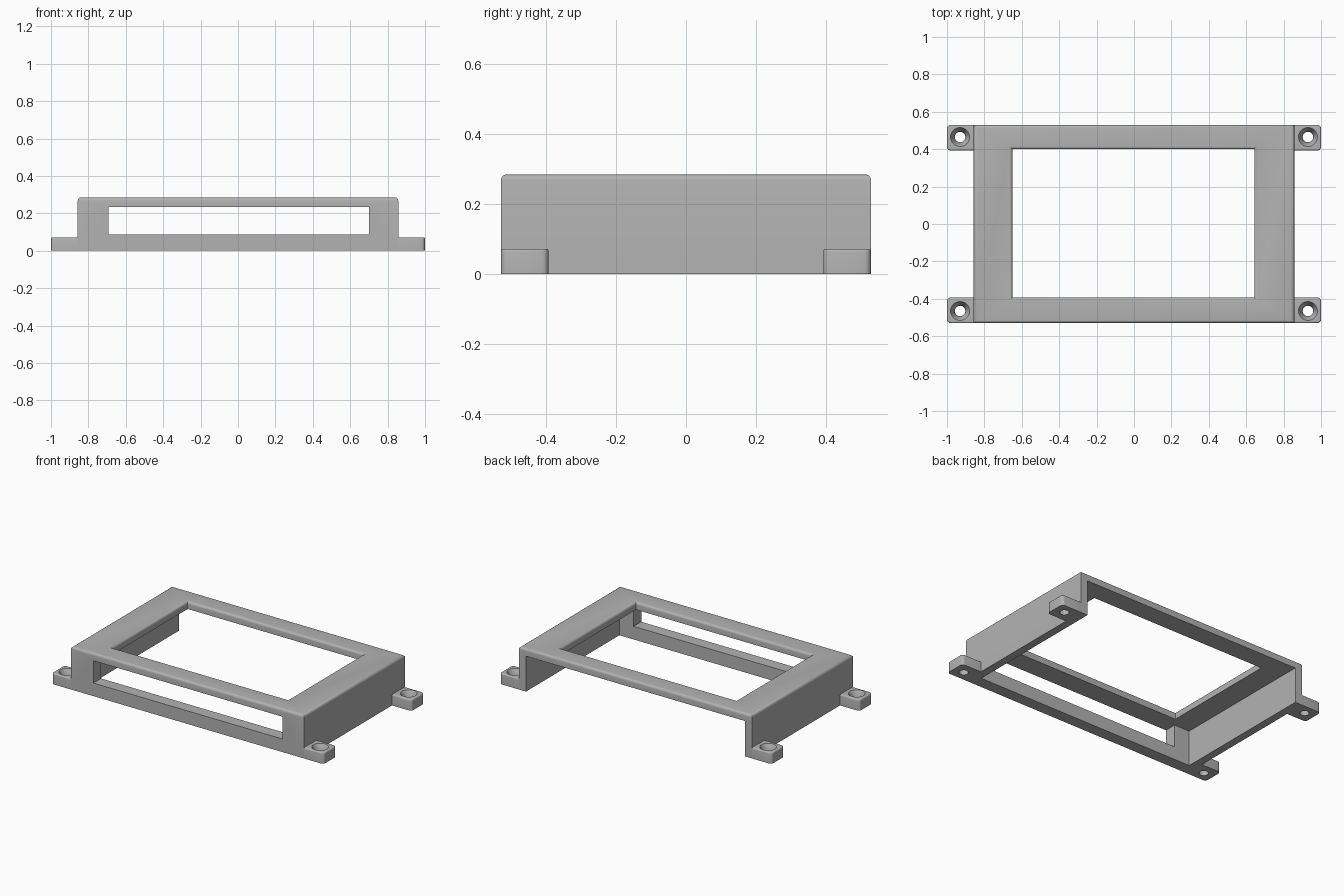
import bpy, bmesh, math
from mathutils import Vector, Matrix

cube = bpy.data.objects.get("Cube")
if cube:
    bpy.data.objects.remove(cube, do_unlink=True)

# One plain grey plastic
grey = bpy.data.materials.new("grey plastic")
grey.use_nodes = True
colour = (0.45, 0.45, 0.45, 1)
grey.diffuse_color = colour
grey.node_tree.nodes["Principled BSDF"].inputs["Base Color"].default_value = colour

HEIGHT, TAB_H = 0.285, 0.072


def add_object(name, bm):
    mesh = bpy.data.meshes.new(name)
    bmesh.ops.recalc_face_normals(bm, faces=bm.faces)
    bm.to_mesh(mesh)
    bm.free()
    mesh.materials.append(grey)
    obj = bpy.data.objects.new(name, mesh)
    bpy.context.collection.objects.link(obj)
    return obj


def box(name, low, high):
    low, high = Vector(low), Vector(high)
    bm = bmesh.new()
    matrix = Matrix.Translation((low + high) / 2) @ Matrix.Diagonal((*(high - low), 1))
    bmesh.ops.create_cube(bm, size=1, matrix=matrix)
    return add_object(name, bm)


def cone(name, x, y, z0, z1, r0, r1):
    bm = bmesh.new()
    bmesh.ops.create_cone(bm, cap_ends=True, segments=40, radius1=r0, radius2=r1,
                          depth=z1 - z0, matrix=Matrix.Translation((x, y, (z0 + z1) / 2)))
    return add_object(name, bm)


def apply(obj, modifier):
    bpy.context.view_layer.objects.active = obj
    bpy.ops.object.modifier_apply(modifier=modifier.name)


def cut(obj, cutter):
    mod = obj.modifiers.new("cut", "BOOLEAN")
    mod.operation, mod.solver, mod.object = "DIFFERENCE", "EXACT", cutter
    apply(obj, mod)
    bpy.data.objects.remove(cutter, do_unlink=True)


def round_edges(obj, radius, rule):
    """Round the sharp edges whose two ends satisfy the rule."""
    bm = bmesh.new()
    bm.from_mesh(obj.data)
    edges = [e for e in bm.edges if e.calc_face_angle(0) > 0.5
             and rule(e.verts[0].co, e.verts[1].co)]
    bmesh.ops.bevel(bm, geom=edges, offset=radius, segments=4, profile=0.5,
                    affect="EDGES", clamp_overlap=True)
    bm.to_mesh(obj.data)
    bm.free()


def smooth(obj):
    bpy.ops.object.select_all(action="DESELECT")
    obj.select_set(True)
    bpy.context.view_layer.objects.active = obj
    bpy.ops.object.shade_smooth_by_angle(angle=math.radians(35))


# Frame: a shell open at the back and below, with a top window and a front slot
frame = box("bezel_frame", (-0.857, -0.53, 0), (0.857, 0.53, HEIGHT))
cut(frame, box("cavity", (-0.805, -0.45, -0.1), (0.805, 0.7, 0.235)))
cut(frame, box("window", (-0.65, -0.393, 0.15), (0.643, 0.4, 0.4)))
cut(frame, box("slot", (-0.692, -0.7, 0.087), (0.7, -0.4, 0.235)))
round_edges(frame, 0.017, lambda a, b: min(a.z, b.z) > HEIGHT - 0.001)
smooth(frame)

# Mounting tabs: one rounded ear with a countersunk hole, mirrored to four corners
tabs = box("mounting_tabs", (0.85, 0.393, 0), (1, 0.53, TAB_H))
round_edges(tabs, 0.02, lambda a, b: min(a.x, b.x) > 0.99 and abs(a.z - b.z) > 0.05)
round_edges(tabs, 0.008, lambda a, b: min(a.z, b.z) > TAB_H - 0.001
            and max(a.x, b.x) > 0.9)
cut(tabs, cone("screw_hole", 0.93, 0.465, -0.1, 0.2, 0.028, 0.028))
cut(tabs, cone("countersink", 0.93, 0.465, 0.034, TAB_H + 0.002, 0.028, 0.052))
mirror = tabs.modifiers.new("mirror", "MIRROR")
mirror.use_axis = (True, True, False)
mirror.use_mirror_merge = False
apply(tabs, mirror)
smooth(tabs)
